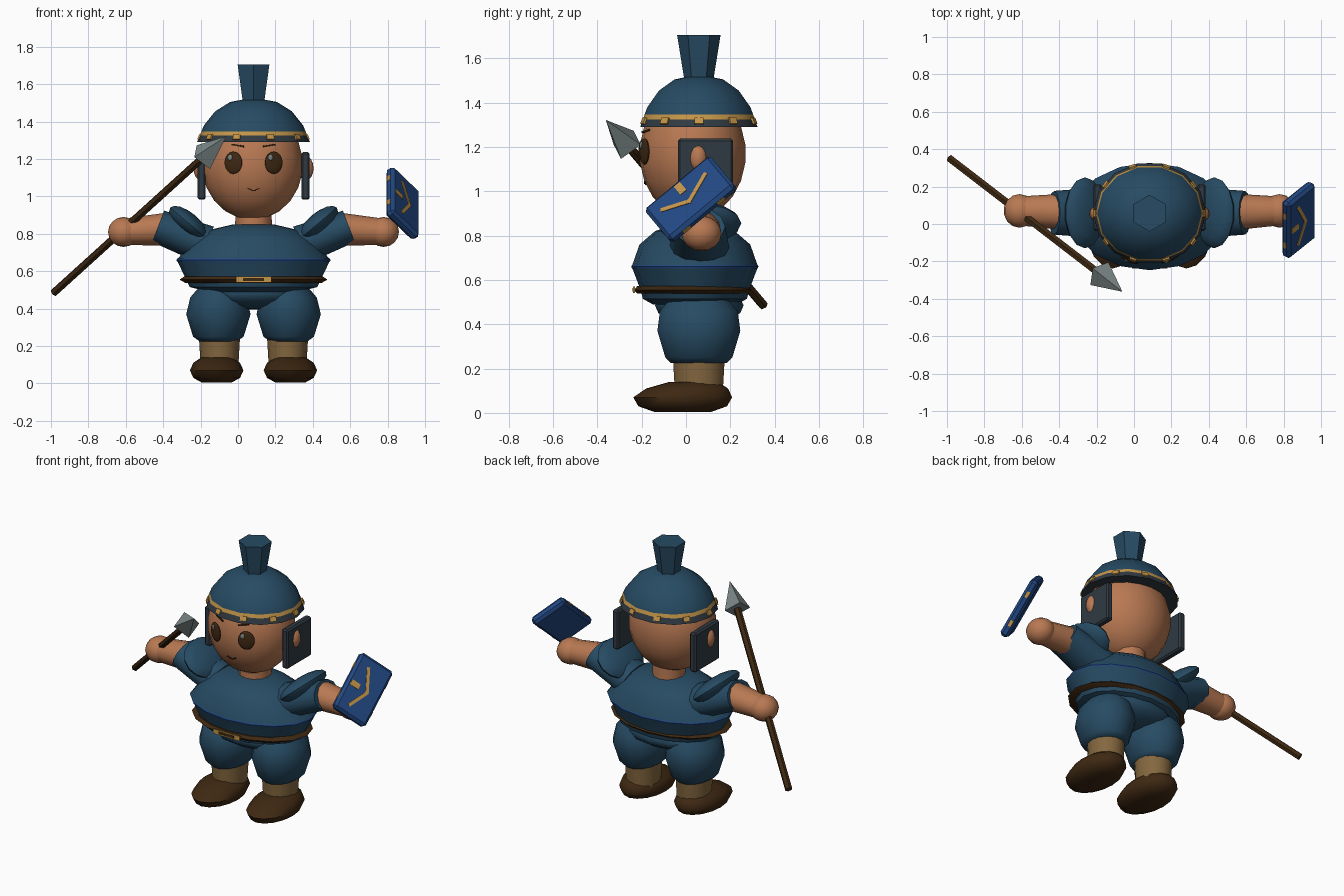
import bpy, bmesh, math
from mathutils import Matrix, Vector

if bpy.data.objects.get("Cube"):
    bpy.data.objects.remove(bpy.data.objects["Cube"], do_unlink=True)

MX, MY = 0.083, 0.058  # body axis


def material(name, r, g, b):
    m = bpy.data.materials.new(name)
    m.use_nodes = True
    m.diffuse_color = (r, g, b, 1)
    m.node_tree.nodes["Principled BSDF"].inputs["Base Color"].default_value = (r, g, b, 1)
    return m


cloth = material("cloth blue", 0.02, 0.07, 0.125)
skin = material("skin", 0.48, 0.19, 0.085)
gold = material("gold", 0.55, 0.3, 0.065)
royal = material("shield blue", 0.016, 0.065, 0.23)
brown = material("dark brown", 0.048, 0.021, 0.006)
tan = material("tan", 0.23, 0.135, 0.05)
steel = material("steel", 0.2, 0.24, 0.24)
iron = material("dark iron", 0.03, 0.042, 0.055)


def finish(name, bm, mats, rule=None, angle=40):
    bmesh.ops.recalc_face_normals(bm, faces=bm.faces)
    if rule:
        for f in bm.faces:
            f.material_index = rule(f)
    me = bpy.data.meshes.new(name)
    bm.to_mesh(me)
    bm.free()
    ob = bpy.data.objects.new(name, me)
    for m in mats if isinstance(mats, list) else [mats]:
        me.materials.append(m)
    bpy.context.collection.objects.link(ob)
    bpy.ops.object.select_all(action="DESELECT")
    ob.select_set(True)
    bpy.context.view_layer.objects.active = ob
    bpy.ops.object.shade_smooth_by_angle(angle=math.radians(angle))
    return ob


def loft(name, mats, rings, x=MX, y=MY, n=16, caps=True, rule=None, turn=0.0, angle=40):
    """Stack of elliptical rings (z, rx, ry, optional y shift)."""
    bm = bmesh.new()
    loops = []
    for z, rx, ry, *dy in rings:
        loops.append([bm.verts.new((x + rx * math.cos(turn + math.tau * i / n),
                                    y + sum(dy) + ry * math.sin(turn + math.tau * i / n), z))
                      for i in range(n)])
    for a, b in zip(loops, loops[1:]):
        for i in range(n):
            bm.faces.new((a[i], a[(i + 1) % n], b[(i + 1) % n], b[i]))
    if caps:
        bm.faces.new(loops[0])
        bm.faces.new(loops[-1])
    return finish(name, bm, mats, rule, angle)


def ball(name, mat, loc, radii, rot=Matrix(), n=14):
    bm = bmesh.new()
    bmesh.ops.create_uvsphere(bm, u_segments=n, v_segments=n // 2 + 1, radius=1)
    bm.transform(Matrix.Translation(loc) @ rot @ Matrix.Diagonal((*radii, 1)))
    return finish(name, bm, mat, angle=50)


def box(name, mat, loc, size, rot=Matrix(), bevel=0.0):
    bm = bmesh.new()
    bmesh.ops.create_cube(bm, size=1)
    bm.transform(Matrix.Diagonal((*size, 1)))
    if bevel:
        bmesh.ops.bevel(bm, geom=bm.edges[:], offset=bevel, segments=1, affect="EDGES")
    bm.transform(Matrix.Translation(loc) @ rot)
    return finish(name, bm, mat, angle=30)


def rod(name, mat, a, b, r1, r2, n=12, wide=1.0):
    a, b = Vector(a), Vector(b)
    bm = bmesh.new()
    bmesh.ops.create_cone(bm, cap_ends=True, segments=n, radius1=r1, radius2=r2, depth=(b - a).length)
    rot = (b - a).to_track_quat("Z", "Y").to_matrix().to_4x4()
    bm.transform(Matrix.Translation((a + b) / 2) @ rot)
    for v in bm.verts:
        mid = (a.y + b.y) / 2
        v.co.y = mid + (v.co.y - mid) * wide
    return finish(name, bm, mat, angle=40)


def rot(angle, axis):
    return Matrix.Rotation(angle, 4, axis)


# Torso, hips, stripe and belt
loft("tunic", cloth, [(0.49, 0.24, 0.19), (0.515, 0.34, 0.235), (0.555, 0.36, 0.245), (0.66, 0.41, 0.285),
                      (0.76, 0.33, 0.25), (0.82, 0.24, 0.18), (0.85, 0.11, 0.1)], y=0.04)
loft("tunic_stripe", royal, [(0.652, 0.409, 0.284), (0.66, 0.412, 0.287), (0.668, 0.407, 0.283)],
     y=0.04, caps=False)
ball("hips", cloth, (MX, 0.06, 0.485), (0.29, 0.2, 0.09))
loft("belt", brown, [(0.538, 0.365, 0.25), (0.555, 0.395, 0.265), (0.572, 0.37, 0.25)], y=0.03)
box("buckle", gold, (MX, -0.235, 0.556), (0.19, 0.008, 0.03))
box("buckle_inset", brown, (MX, -0.238, 0.556), (0.11, 0.006, 0.016))

# Head, neck and ears
HEAD, HR = Vector((0.077, 0.03, 1.17)), Vector((0.27, 0.24, 0.295))
loft("neck", skin, [(0.8, 0.1, 0.1), (0.95, 0.095, 0.095)], n=12)
ball("head", skin, HEAD, HR, n=20)


def face_point(x, z):
    k = 1 - ((x - HEAD.x) / HR.x) ** 2 - ((z - HEAD.z) / HR.z) ** 2
    return Vector((x, HEAD.y - HR.y * math.sqrt(k), z))


for s, side in ((-1, "right"), (1, "left")):
    # Face details
    ex = MX + s * 0.108
    turn = rot(s * 0.4, "Z")
    ball(side + "_eye", brown, face_point(ex, 1.18), (0.052, 0.012, 0.06), turn)
    ball(side + "_eye_glint", steel, face_point(ex - 0.016, 1.207) + Vector((0, -0.01, 0)), (0.014, 0.008, 0.018), turn, 8)
    box(side + "_brow", brown, face_point(MX + s * 0.085, 1.272), (0.07, 0.008, 0.008), turn @ rot(s * -0.15, "Y"))
    ball(side + "_ear", skin, (MX + s * 0.28, 0.055, 1.15), (0.042, 0.042, 0.065))
    box(side + "_cheek_guard", iron, (MX + s * 0.278, 0.088, 1.11), (0.045, 0.25, 0.255), bevel=0.01)

    # Legs and shoes
    lx = MX + s * 0.197
    loft(side + "_trouser_leg", cloth, [(0.225, 0.1, 0.13), (0.25, 0.135, 0.155), (0.37, 0.172, 0.192),
                                        (0.46, 0.15, 0.18), (0.53, 0.09, 0.12)],
         x=MX + s * 0.188, n=14, angle=50)
    loft(side + "_stocking", tan, [(0.08, 0.1, 0.11), (0.25, 0.11, 0.12)], x=lx - s * 0.015, n=14)
    loft(side + "_shoe", brown, [(0.005, 0.08, 0.13), (0.03, 0.125, 0.2), (0.07, 0.143, 0.223),
                                 (0.11, 0.125, 0.185, 0.02), (0.14, 0.08, 0.11, 0.05)], x=lx, y=-0.015, n=16, angle=60)

    # Arms
    def at(dx, y, z):
        return (MX + s * dx, y, z)

    rod(side + "_sleeve", cloth, at(0.25, 0.06, 0.74), at(0.51, 0.06, 0.84), 0.105, 0.09, 12, 1.3)
    tilt = rot(-s * 0.7, "Y")
    ball(side + "_shoulder_guard", cloth, at(0.345, 0.06, 0.855), (0.135, 0.19, 0.055), tilt)
    rod(side + "_forearm", skin, at(0.46, 0.065, 0.825), at(0.7, 0.07, 0.81), 0.088, 0.07, 12, 1.1)
    ball(side + "_hand", skin, at(0.695, 0.07, 0.81), (0.085, 0.09, 0.08))

# Smile
for i in (-1, 0, 1):
    box("mouth", brown, face_point(MX + i * 0.02, 1.032 + 0.007 * abs(i)), (0.024, 0.008, 0.006), rot(-i * 0.35, "Y"))


# Helmet: iron rim, gold band, cloth-coloured dome
def helmet_rule(f):
    z = f.calc_center_median().z
    return 1 if 1.3 < z < 1.325 or z < 1.3 else 2 if z < 1.345 else 0


loft("helmet", [cloth, iron, gold],
     [(z, r, r * 0.9) for z, r in ((1.29, 0.302), (1.325, 0.287), (1.347, 0.279), (1.38, 0.265),
                                   (1.455, 0.205), (1.505, 0.125), (1.517, 0.06))],
     n=14, rule=helmet_rule, angle=35)
for i in range(10):
    a = math.tau * (i + 0.5) / 10 - math.pi / 2
    box("helmet_tooth", gold, (MX + 0.291 * math.cos(a), MY + 0.262 * math.sin(a), 1.318), (0.009, 0.04, 0.03),
        rot(a, "Z") @ rot(-0.4, "Y"))
loft("plume", cloth, [(1.5, 0.065, 0.065), (1.705, 0.098, 0.098)], n=6, turn=math.pi / 2, angle=20)

# Spear
butt, neck, tip = (-0.985, 0.35, 0.485), (-0.185, -0.265, 1.21), (-0.062, -0.362, 1.322)
rod("spear_shaft", brown, butt, neck, 0.022, 0.022, 6)
rod("spear_head", steel, neck, tip, 0.078, 0.0, 4)

# Shield: long axis u, short axis v, outward normal w
u = Vector((0, 0.77, 0.64)).normalized()
v = Vector((0.62, 0.52, -0.58))
v = (v - u * v.dot(u)).normalized()
w = v.cross(u)
frame = Matrix((u, v, w)).transposed().to_4x4()
frame = frame @ Matrix.Diagonal((1, 1, 1, 1))
centre = Vector((0.88, 0.022, 0.963))


def on_shield(a, b, c=0.0):
    return centre + u * a + v * b + w * c


box("shield", royal, centre, (0.385, 0.235, 0.055), frame, 0.016)
corner = Vector((-0.01, 0.025))
for end in (Vector((0.122, -0.037)), Vector((-0.129, -0.037))):
    d = end - corner
    m = (end + corner) / 2
    box("shield_chevron", gold, on_shield(m.x, m.y, 0.027), (d.length + 0.015, 0.02, 0.008),
        frame @ rot(math.atan2(d.y, d.x), "Z"))
box("shield_stud", gold, on_shield(-0.005, -0.065, 0.027), (0.035, 0.06, 0.008), frame)
for a in (-0.1, 0.1):
    for b in (-1, 1):
        box("shield_edge_mark", gold, on_shield(a, b * 0.116), (0.04, 0.008, 0.02), frame)
